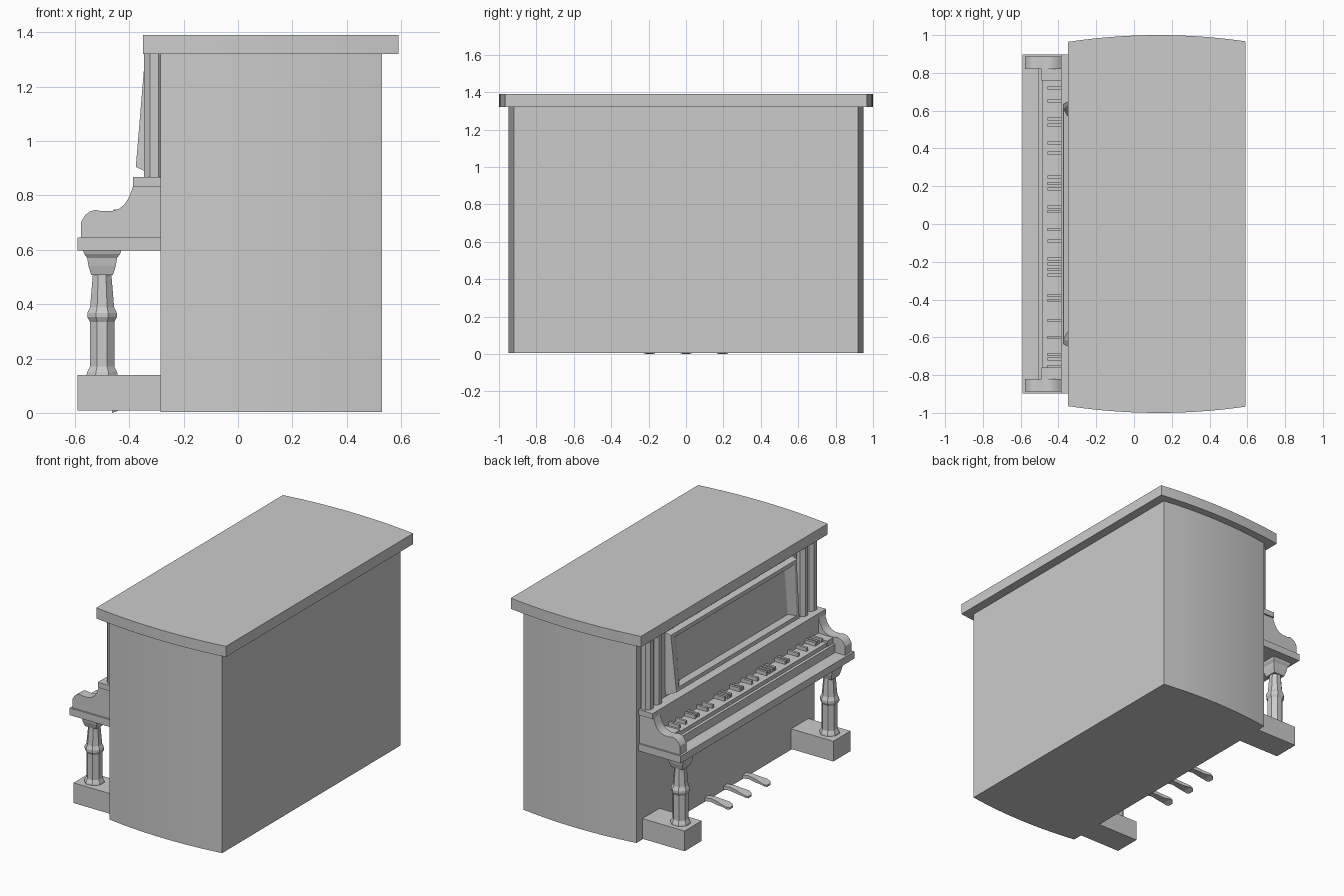
import bpy, bmesh, math
from mathutils import Vector

if "Cube" in bpy.data.objects:
    bpy.data.objects.remove(bpy.data.objects["Cube"])


def make(name, verts, faces, smooth=False):
    me = bpy.data.meshes.new(name)
    me.from_pydata(verts, [], faces)
    bm = bmesh.new()
    bm.from_mesh(me)
    bmesh.ops.recalc_face_normals(bm, faces=bm.faces)
    bm.to_mesh(me)
    bm.free()
    ob = bpy.data.objects.new(name, me)
    bpy.context.collection.objects.link(ob)
    if smooth:
        bpy.context.view_layer.objects.active = ob
        ob.select_set(True)
        bpy.ops.object.shade_smooth_by_angle()
        ob.select_set(False)
    return ob


def loft(name, rings, smooth=False):
    """Skin equal-length rings of points and cap both ends."""
    n = len(rings[0])
    verts = [p for r in rings for p in r]
    faces = [(k * n + i, k * n + (i + 1) % n, (k + 1) * n + (i + 1) % n, (k + 1) * n + i)
             for k in range(len(rings) - 1) for i in range(n)]
    faces += [tuple(range(n)), tuple(range(len(verts) - n, len(verts)))]
    return make(name, verts, faces, smooth)


def box(name, x0, x1, y0, y1, z0, z1):
    return loft(name, [[(x0, y0, z), (x1, y0, z), (x1, y1, z), (x0, y1, z)] for z in (z0, z1)])


def side_profile(name, pts, y0, y1, smooth=False):
    return loft(name, [[(x, y, z) for x, z in pts] for y in (y0, y1)], smooth)


def turned(name, x, y, profile, sides):
    """Vertical faceted post; profile holds (half width across flats, z)."""
    c = math.cos(math.pi / sides)
    ang = [math.tau * (i + 0.5) / sides for i in range(sides)]
    return loft(name, [[(x + r / c * math.cos(a), y + r / c * math.sin(a), z) for a in ang]
                       for r, z in profile])


def bowed_block(name, x0, x1, half, k, z0, z1, n=14):
    """Block whose two end walls bulge outward in y."""
    xs = [x0 + (x1 - x0) * i / n for i in range(n + 1)]
    edge = [(x, half - k * (x - 0.13) ** 2) for x in xs]
    outline = edge + [(x, -y) for x, y in reversed(edge)]
    return loft(name, [[(x, y, z) for x, y in outline] for z in (z0, z1)], True)


# case and lid
bowed_block("case", -0.285, 0.53, 0.95, 0.185, 0.004, 1.32)
bowed_block("lid", -0.35, 0.59, 1.0, 0.155, 1.32, 1.39)

# keyboard shelf, fallboard and key rail
box("key_bed", -0.59, -0.28, -0.897, 0.897, 0.598, 0.645)
box("fallboard", -0.383, -0.28, -0.83, 0.83, 0.64, 0.85)
box("top_shelf", -0.386, -0.28, -0.897, 0.897, 0.833, 0.868)
box("key_rail", -0.505, -0.485, -0.82, 0.82, 0.64, 0.70)
box("white_keys", -0.486, -0.38, -0.765, 0.765, 0.64, 0.725)

# black keys
for y in (0.72, 0.65, 0.555, 0.525, 0.43, 0.375, 0.25, 0.215, 0.185, 0.09, 0.065, -0.03,
          -0.09, -0.185, -0.212, -0.24, -0.27, -0.378, -0.405, -0.51, -0.60, -0.69,
          -0.715, -0.755):
    box("black_key", -0.458, -0.38, y - 0.008, y + 0.008, 0.72, 0.748)

# parts repeated at both ends
cheek = [(-0.28, 0.64), (-0.577, 0.64), (-0.577, 0.703), (-0.562, 0.728), (-0.545, 0.741),
         (-0.525, 0.747), (-0.50, 0.742), (-0.465, 0.742), (-0.435, 0.752), (-0.415, 0.77),
         (-0.40, 0.795), (-0.386, 0.835), (-0.28, 0.835)]
leg = [(0.057, 0.14), (0.055, 0.15), (0.045, 0.17), (0.045, 0.335), (0.054, 0.352),
       (0.054, 0.368), (0.044, 0.39), (0.034, 0.51)]
capital = [(0.04, 0.507), (0.05, 0.54), (0.055, 0.57), (0.066, 0.585), (0.071, 0.60)]
for s in (-1, 1):
    side_profile("cheek", cheek, s * 0.82, s * 0.886, True)
    box("key_block", -0.49, -0.38, *sorted((s * 0.76, s * 0.825)), 0.64, 0.738)
    box("foot_block", -0.59, -0.28, *sorted((s * 0.68, s * 0.857)), 0.008, 0.14)
    turned("front_leg", -0.50, s * 0.77, leg, 8)
    turned("leg_capital", -0.50, s * 0.77, capital, 4)
    for y in (0.755, 0.845):
        turned("upper_column", -0.308, s * y, [(0.037, 0.86), (0.037, 1.325)], 8)

# upper panel behind the music desk
box("upper_panel", -0.31, -0.28, -0.70, 0.70, 0.86, 1.325)


# music desk: leaning frame with a sunken centre
def desk_ring(half_top, half_low, z_top, z_low, back):
    fx = lambda z: -0.376 + (z - 0.905) * 0.083 + back
    return [(fx(z_low), -half_low, z_low), (fx(z_low), half_low, z_low),
            (fx(z_top), half_top, z_top), (fx(z_top), -half_top, z_top)]


back = [(-0.30, -0.66, 0.87), (-0.30, 0.66, 0.87), (-0.30, 0.66, 1.29), (-0.30, -0.66, 1.29)]
loft("music_desk", [back, desk_ring(0.65, 0.635, 1.275, 0.905, 0),
                    desk_ring(0.625, 0.61, 1.25, 0.93, 0),
                    desk_ring(0.56, 0.56, 1.23, 0.95, 0.028)])

# pedals: bent bars that widen towards the toe
path = [(-0.27, 0.022, 0.02), (-0.33, 0.03, 0.02), (-0.38, 0.024, 0.024),
        (-0.43, 0.016, 0.034), (-0.452, 0.008, 0.03), (-0.463, 0.004, 0.018)]
for y in (-0.195, 0, 0.195):
    loft("pedal", [[(x, y - w, z - 0.004 if z < 0.02 else z - 0.014),
                    (x, y + w, z - 0.004 if z < 0.02 else z - 0.014),
                    (x, y + w, z + 0.008), (x, y - w, z + 0.008)] for x, z, w in path])
